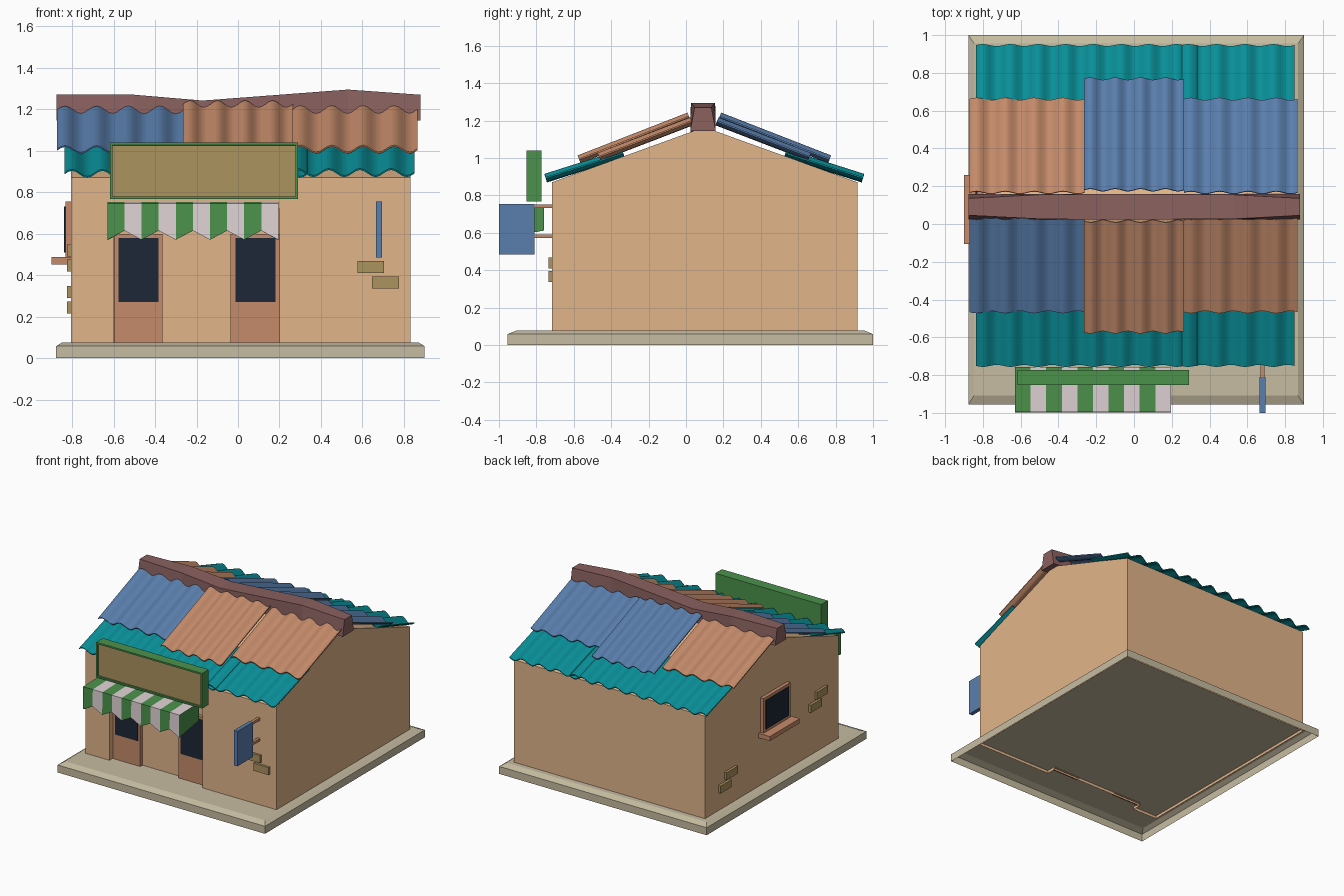
import bpy, bmesh, math

if "Cube" in bpy.data.objects:
    bpy.data.objects.remove(bpy.data.objects["Cube"])


def material(name, r, g, b):
    lin = lambda c: ((c / 255 + 0.055) / 1.055) ** 2.4 if c > 10 else c / 255 / 12.92
    m = bpy.data.materials.new(name)
    m.diffuse_color = (lin(r), lin(g), lin(b), 1)
    m.use_nodes = True
    m.node_tree.nodes["Principled BSDF"].inputs["Base Color"].default_value = m.diffuse_color
    return m


WALL = material("tan plaster", 226, 181, 138)
STONE = material("pale stone", 198, 188, 161)
TEAL = material("teal metal", 9, 145, 154)
BLUE = material("blue metal", 90, 127, 174)
ORANGE = material("terracotta", 197, 139, 106)
RIDGE = material("maroon ridge", 138, 97, 95)
GREEN = material("green paint", 76, 146, 76)
OCHRE = material("ochre brick", 172, 147, 95)
WHITE = material("off white cloth", 224, 211, 212)
DARK = material("dark glass", 28, 39, 54)


def finish(name, bm, mats):
    bmesh.ops.recalc_face_normals(bm, faces=bm.faces[:])
    me = bpy.data.meshes.new(name)
    bm.to_mesh(me)
    bm.free()
    for m in mats:
        me.materials.append(m)
    ob = bpy.data.objects.new(name, me)
    bpy.context.collection.objects.link(ob)
    return ob


def loft(name, rings, mat, first_cap=True):
    """Solid through a row of matching rings, capped at the ends."""
    bm = bmesh.new()
    vs = [[bm.verts.new(p) for p in ring] for ring in rings]
    n = len(vs[0])
    for a, b in zip(vs, vs[1:]):
        for i in range(n):
            j = (i + 1) % n
            bm.faces.new((a[i], a[j], b[j], b[i]))
    if first_cap:
        bm.faces.new(vs[0])
    bm.faces.new(vs[-1])
    return finish(name, bm, [mat])


def rect(x0, x1, y0, y1, z):
    return [(x0, y0, z), (x1, y0, z), (x1, y1, z), (x0, y1, z)]


def box(name, x0, x1, y0, y1, z0, z1, mat):
    return loft(name, [rect(x0, x1, y0, y1, z0), rect(x0, x1, y0, y1, z1)], mat)


MID = 0.098  # y of the ridge line

# Base slab with sloped rim, hollow underneath
loft("base_slab", [rect(-0.877, 0.90, -0.955, 1.0, 0), rect(-0.877, 0.90, -0.955, 1.0, 0.058),
                   rect(-0.846, 0.868, -0.908, 0.955, 0.077)], STONE, first_cap=False)

# House shell: plan outline with a shallow door recess, lintel above it, and gable roof
X0, X1, Y0, Y1, YR = -0.805, 0.832, -0.717, 0.917, -0.65
D0, D1, DZ, LOW, EAVE, TOP = -0.599, 0.2, 0.72, 0.055, 0.87, 1.165
bm = bmesh.new()


def face(*pts):
    bm.faces.new([bm.verts.new(p) for p in pts])


for x in (X0, X1):  # gable ends
    face((x, Y0, LOW), (x, Y1, LOW), (x, Y1, EAVE), (x, MID, TOP), (x, Y0, EAVE))
for y in (Y0, Y1):  # ceiling slopes under the sheets
    face((X0, y, EAVE), (X1, y, EAVE), (X1, MID, TOP), (X0, MID, TOP))
face((X0, Y1, LOW), (X1, Y1, LOW), (X1, Y1, EAVE), (X0, Y1, EAVE))
face((X0, Y0, LOW), (D0, Y0, LOW), (D0, Y0, DZ), (D1, Y0, DZ), (D1, Y0, LOW),
     (X1, Y0, LOW), (X1, Y0, EAVE), (X0, Y0, EAVE))
for x in (D0, D1):  # recess sides
    face((x, Y0, LOW), (x, YR, LOW), (x, YR, DZ), (x, Y0, DZ))
face((D0, YR, LOW), (D1, YR, LOW), (D1, YR, DZ), (D0, YR, DZ))
face((D0, YR, DZ), (D1, YR, DZ), (D1, Y0, DZ), (D0, Y0, DZ))
bmesh.ops.remove_doubles(bm, verts=bm.verts[:], dist=0.0005)
finish("walls", bm, [WALL])

# Doors with dark glass
for i, x in enumerate((-0.597, -0.035)):
    box(f"door_{i + 1}", x, x + 0.234, -0.678, -0.645, 0.07, 0.60, ORANGE)
    box(f"door_glass_{i + 1}", x + 0.022, x + 0.215, -0.682, -0.677, 0.27, 0.58, DARK)

# Side window
box("window_frame", -0.832, -0.80, -0.09, 0.24, 0.485, 0.755, ORANGE)
box("window_glass", -0.838, -0.831, -0.065, 0.215, 0.51, 0.732, DARK)
box("window_sill", -0.90, -0.80, -0.105, 0.26, 0.452, 0.487, ORANGE)

# Exposed bricks
for i, (x, z) in enumerate(((0.575, 0.41), (0.647, 0.337))):
    box(f"front_brick_{i + 1}", x, x + 0.128, -0.735, -0.71, z, z + 0.058, OCHRE)
for i, (y, z) in enumerate(((-0.56, 0.49), (-0.485, 0.418), (0.545, 0.29), (0.62, 0.215))):
    box(f"side_brick_{i + 1}", -0.825, -0.80, y, y + 0.135, z, z + 0.058, OCHRE)


# Corrugated roof sheets, waves standing square to the slope
def sheet(name, x0, x1, y0, z0, y1, z1, waves, mat, back):
    n, amp, t = waves * 8, 0.018, 0.008
    a = math.atan2(z1 - z0, y1 - y0)
    line = [(x0 + (x1 - x0) * i / n, amp * math.sin(2 * math.pi * waves * i / n)) for i in range(n + 1)]
    ring = [(x, h + t / 2) for x, h in line] + [(x, h - t / 2) for x, h in reversed(line)]
    rings = []
    for y, z in ((y0, z0), (y1, z1)):
        pts = [(x, y - h * math.sin(a), z + h * math.cos(a)) for x, h in ring]
        rings.append([(x, 2 * MID - py if back else py, pz) for x, py, pz in pts])
    me = loft(name, rings, mat).data
    me.shade_smooth()
    me.set_sharp_from_angle(angle=math.radians(50))


for back in (False, True):
    side = "back" if back else "front"
    cols = (ORANGE, BLUE, BLUE) if back else (BLUE, ORANGE, ORANGE)
    sheet(f"{side}_eave_sheet_left", -0.837, 0.335, -0.75, 0.890, -0.335, 1.022, 8, TEAL, back)
    sheet(f"{side}_eave_sheet_right", 0.25, 0.85, -0.75, 0.894, -0.335, 1.026, 4, TEAL, back)
    sheet(f"{side}_upper_sheet_left", -0.872, -0.262, -0.465, 1.005, 0.03, 1.195, 4, cols[0], back)
    sheet(f"{side}_upper_sheet_middle", -0.264, 0.266, -0.572, 0.993, 0.016, 1.222, 4, cols[1], back)
    sheet(f"{side}_upper_sheet_right", 0.264, 0.866, -0.465, 1.007, 0.03, 1.197, 4, cols[2], back)

# Sagging ridge cap: x, top height, half width of the top
ridge = []
for x, z, w in ((-0.875, 1.27, 0.045), (-0.5, 1.27, 0.064), (-0.17, 1.242, 0.068),
                (0.53, 1.295, 0.064), (0.88, 1.27, 0.045)):
    c = MID - 0.007
    ridge.append([(x, c - 0.068, z - 0.125), (x, c + 0.068, z - 0.125), (x, c + w, z), (x, c - w, z)])
loft("ridge_cap", ridge, RIDGE)

# Shop sign: green frame with inset ochre panel
sign = box("shop_sign", -0.617, 0.29, -0.853, -0.772, 0.767, 1.039, GREEN)
sign.data.materials.append(OCHRE)
bm = bmesh.new()
bm.from_mesh(sign.data)
bm.normal_update()
front = min(bm.faces, key=lambda f: f.normal.y)
bmesh.ops.inset_region(bm, faces=[front], thickness=0.017, depth=0)
bmesh.ops.inset_region(bm, faces=[front], thickness=0.001, depth=-0.012)
front.material_index = 1
bm.to_mesh(sign.data)
bm.free()

# Striped awning with zigzag valance
bm = bmesh.new()
cols = []
for i in range(11):
    x = -0.63 + 0.0825 * i
    pts = [(-0.758, 0.752), (-0.994, 0.745), (-0.997, 0.615 if i % 2 else 0.571)]
    cols.append([bm.verts.new((x, y, z)) for y, z in pts])
for i, (a, b) in enumerate(zip(cols, cols[1:])):
    for k in range(2):
        bm.faces.new((a[k], b[k], b[k + 1], a[k + 1])).material_index = i % 2
for c in (cols[0], cols[-1]):
    low = bm.verts.new((c[0].co.x, -0.758, 0.612))
    bm.faces.new((c[0], c[1], c[2], low)).material_index = 0
awning = finish("awning", bm, [GREEN, WHITE])
awning.modifiers.new("thickness", 'SOLIDIFY').thickness = 0.006

# Hanging side sign on two brackets
box("hanging_sign", 0.665, 0.695, -1.0, -0.81, 0.485, 0.755, BLUE)
for i, z in enumerate((0.572, 0.732)):
    box(f"sign_bracket_{i + 1}", 0.669, 0.691, -0.82, -0.71, z, z + 0.02, ORANGE)
